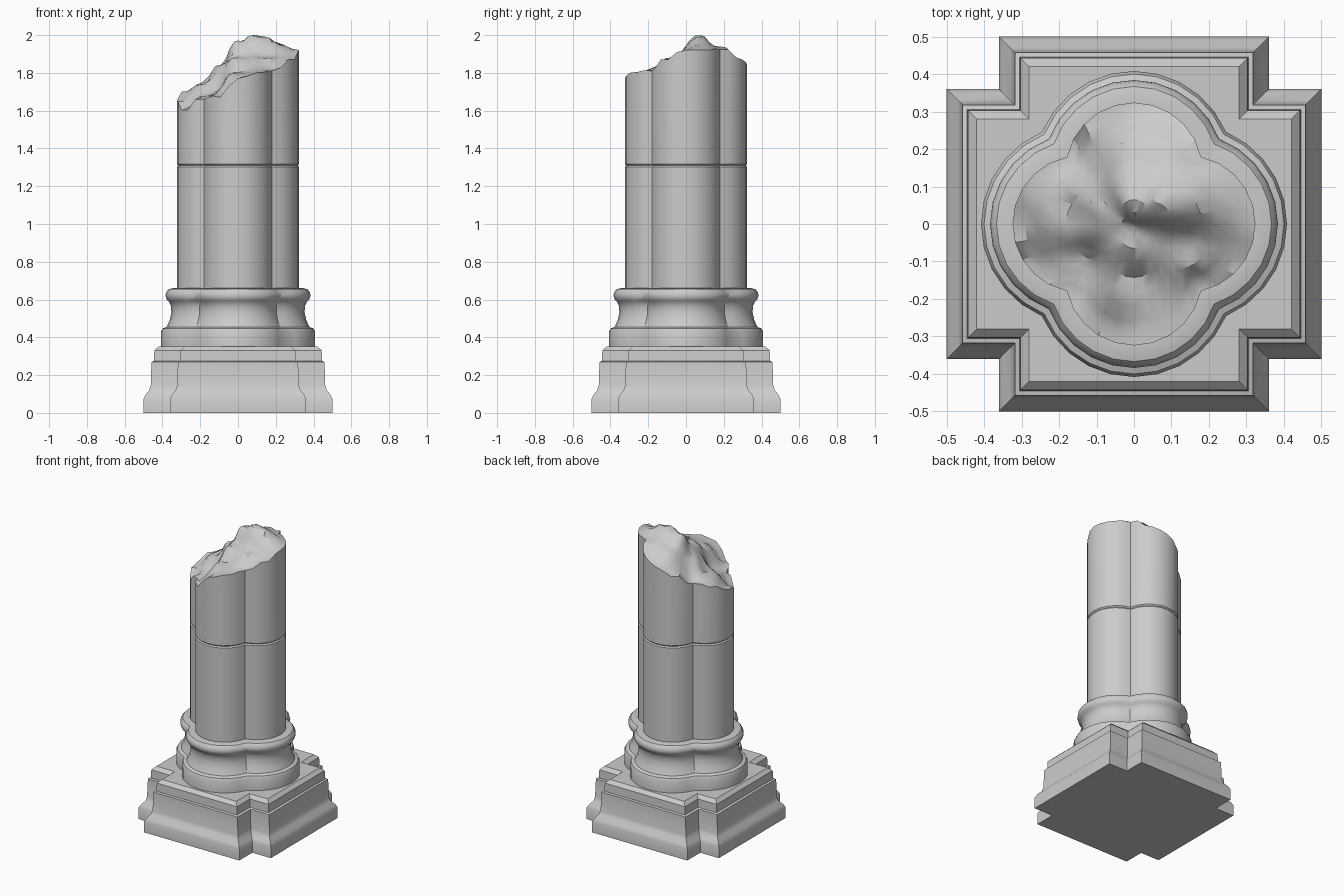
import bpy, bmesh, math
from mathutils import Vector

if "Cube" in bpy.data.objects:
    bpy.data.objects.remove(bpy.data.objects["Cube"], do_unlink=True)

stone = bpy.data.materials.new("grey stone")
stone.use_nodes = True
stone.diffuse_color = (0.6, 0.6, 0.6, 1)
stone.node_tree.nodes["Principled BSDF"].inputs["Base Color"].default_value = (0.6, 0.6, 0.6, 1)

LOBE_CENTRE = 0.141   # distance of each lobe's centre from the axis
LOBE_STEPS = 10


def loft(name, rings):
    """Skin a stack of matching loops and close both ends."""
    bm = bmesh.new()
    loops = [[bm.verts.new(p) for p in ring] for ring in rings]
    n = len(loops[0])
    for low, high in zip(loops, loops[1:]):
        for i in range(n):
            j = (i + 1) % n
            bm.faces.new((low[i], low[j], high[j], high[i]))
    bm.faces.new(loops[0][::-1])
    bmesh.ops.poke(bm, faces=[bm.faces.new(loops[-1])])
    bmesh.ops.recalc_face_normals(bm, faces=bm.faces)
    mesh = bpy.data.meshes.new(name)
    bm.to_mesh(mesh)
    bm.free()
    mesh.materials.append(stone)
    obj = bpy.data.objects.new(name, mesh)
    bpy.context.collection.objects.link(obj)
    bpy.ops.object.select_all(action="DESELECT")
    obj.select_set(True)
    bpy.context.view_layer.objects.active = obj
    bpy.ops.object.shade_smooth_by_angle(angle=math.radians(32))
    return obj


def cross(extent, z):
    """Square with notched corners, offset evenly from the foot outline."""
    arm = extent - 0.14
    pts = []
    for k in range(4):
        c, s = math.cos(k * math.pi / 2), math.sin(k * math.pi / 2)
        for x, y in ((extent, -arm), (extent, arm), (arm, arm)):
            pts.append(Vector((x * c - y * s, x * s + y * c, z)))
    return pts


def quatrefoil(extent, z):
    """Four round lobes meeting at diagonal cusps."""
    r, c = extent - LOBE_CENTRE, LOBE_CENTRE
    cusp = (c + math.sqrt(2 * r * r - c * c)) / 2
    half = math.atan2(cusp, cusp - c)
    pts = []
    for k in range(4):
        turn = k * math.pi / 2
        for i in range(LOBE_STEPS):
            a = -half + 2 * half * i / LOBE_STEPS
            x, y = c + r * math.cos(a), r * math.sin(a)
            pts.append(Vector((x * math.cos(turn) - y * math.sin(turn),
                               x * math.sin(turn) + y * math.cos(turn), z)))
    return pts


# Notched plinth with moulded foot and stepped top
plinth = [(.5, 0), (.5, .075), (.49, .095), (.47, .12), (.462, .145), (.458, .27),
          (.445, .275), (.443, .33), (.42, .352)]
loft("plinth", [cross(e, z) for e, z in plinth])

# Moulded base: drum, hollow and rounded collar
base = [(.408, .35), (.408, .43), (.4, .447), (.378, .455), (.362, .49), (.353, .53),
        (.354, .565), (.366, .59), (.377, .6), (.384, .62), (.38, .64), (.367, .655),
        (.345, .66), (.32, .66)]
loft("moulded_base", [quatrefoil(e, z) for e, z in base])

# Lower shaft drum with eased upper edge
loft("lower_shaft", [quatrefoil(e, z) for e, z in
                     [(.324, .65), (.324, 1.302), (.317, 1.31)]])

# Heights of the broken surface: rim first, then the ridge and slopes
BREAK = [(0, -.325, 1.77), (.1, -.3, 1.8), (.18, -.18, 1.81), (.29, -.12, 1.87),
         (.325, 0, 1.92), (.29, .12, 1.92), (.18, .18, 1.925), (.1, .3, 1.87),
         (0, .325, 1.84), (-.1, .3, 1.79), (-.18, .18, 1.72), (-.29, .12, 1.7),
         (-.325, 0, 1.65), (-.29, -.12, 1.6), (-.18, -.18, 1.66), (-.1, -.3, 1.67),
         (.08, .07, 2), (.15, .07, 1.99), (0, .07, 1.97), (.22, .07, 1.95),
         (-.1, .05, 1.84), (-.18, .03, 1.74), (0, .2, 1.91), (.09, .18, 1.94),
         (0, -.05, 1.88), (0, -.17, 1.8), (.15, -.08, 1.88), (-.15, -.12, 1.68)]


def break_height(x, y):
    total = weight = 0
    for px, py, pz in BREAK:
        w = 1 / (((x - px) ** 2 + (y - py) ** 2) ** 1.6 + 1e-6)
        total, weight = total + w * pz, weight + w
    return total / weight


# Upper shaft drum, snapped off at a slant
rings = [quatrefoil(e, z) for e, z in [(.317, 1.31), (.324, 1.318)]]
broken = []
for scale in (1, .9, .8, .68, .56, .44, .32, .2, .1, .02):
    ring = quatrefoil(.324, 0)
    for p in ring:
        p.x, p.y = p.x * scale, p.y * scale
        p.z = break_height(p.x, p.y)
    broken.append(ring)
low = 1.6
peak = max(p.z for ring in broken for p in ring)
for ring in broken:
    for p in ring:
        p.z = low + (p.z - low) * (2 - low) / (peak - low)
loft("broken_upper_shaft", rings + broken)
